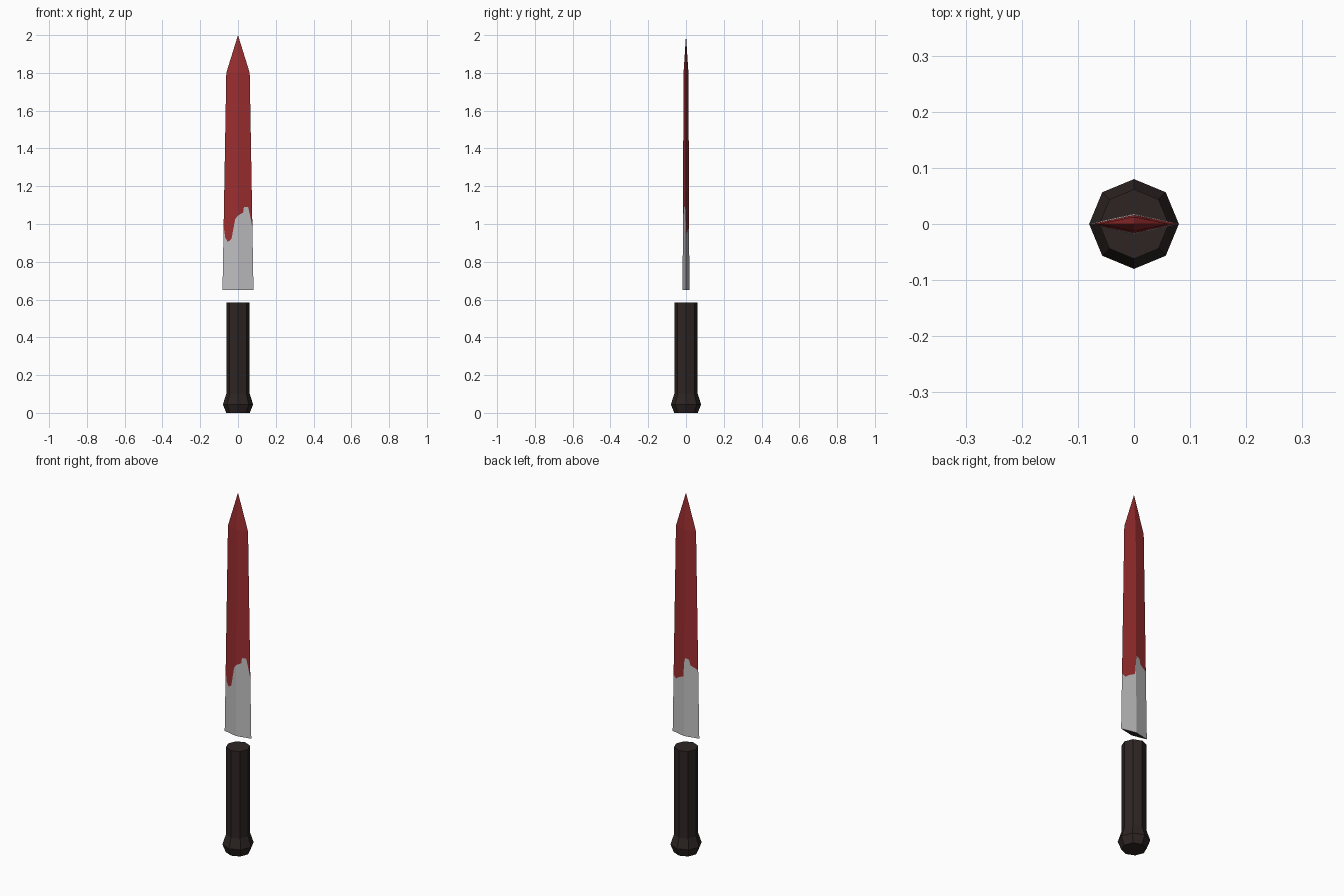
import bpy, bmesh, math

if "Cube" in bpy.data.objects:
    bpy.data.objects.remove(bpy.data.objects["Cube"])

def material(name, rgb):
    m = bpy.data.materials.new(name)
    m.diffuse_color = (*rgb, 1)
    m.use_nodes = True
    m.node_tree.nodes["Principled BSDF"].inputs["Base Color"].default_value = m.diffuse_color
    return m

STEEL = material("pale steel", (0.52, 0.52, 0.53))
RED = material("dark red", (0.33, 0.027, 0.029))
GRIP = material("dark brown grip", (0.026, 0.018, 0.017))

def finish(name, bm, mats):
    bmesh.ops.remove_doubles(bm, verts=bm.verts[:], dist=1e-5)
    bmesh.ops.recalc_face_normals(bm, faces=bm.faces[:])
    mesh = bpy.data.meshes.new(name)
    bm.to_mesh(mesh)
    bm.free()
    for m in mats:
        mesh.materials.append(m)
    ob = bpy.data.objects.new(name, mesh)
    bpy.context.collection.objects.link(ob)
    return ob

# Handle: eight-sided lathe with a flared pommel
bm = bmesh.new()
rings = []
for r, z in [(0.062, 0), (0.08, 0.045), (0.062, 0.10), (0.062, 0.585)]:
    rings.append([bm.verts.new((r * math.cos(i * math.pi / 4), r * math.sin(i * math.pi / 4), z))
                  for i in range(8)])
for a, b in zip(rings, rings[1:]):
    for i in range(8):
        j = (i + 1) % 8
        bm.faces.new((a[i], a[j], b[j], b[i]))
bm.faces.new(rings[0])
bm.faces.new(rings[-1])
finish("handle", bm, [GRIP])

# Blade: diamond section, tapering, split along a ragged stain line
Z0, Z1, TIP = 0.65, 1.80, 2.0

def surface(u, z, side):
    k = (z - Z0) / (Z1 - Z0)
    w = 0.082 - 0.02 * k
    t = 0.018 - 0.005 * k
    return (u * w, side * (1 - abs(u)) * t, z)

# stain line on each side: (fraction across the blade, height)
front_line = [(-1, 0.99), (-0.88, 0.93), (-0.7, 0.905), (-0.45, 0.92), (-0.32, 0.975), (-0.2, 1.025),
              (0, 1.045), (0.36, 1.06), (0.42, 1.09), (0.72, 1.09), (0.84, 1.05), (1, 0.98)]
back_line = [(-1, 1.03), (-0.7, 1.04), (-0.45, 1.05), (-0.35, 1.08), (-0.06, 1.085), (0, 1.06),
             (0.08, 0.98), (0.5, 0.965), (0.75, 0.95), (1, 0.965)]

bm = bmesh.new()
bottom = []
for side, line in ((-1, front_line), (1, back_line)):
    for (u0, h0), (u1, h1) in zip(line, line[1:]):
        heights = [(Z0, Z0), (h0, h1), (Z1, Z1)]
        for n in range(2):
            (a0, a1), (b0, b1) = heights[n], heights[n + 1]
            pts = [surface(u0, a0, side), surface(u1, a1, side),
                   surface(u1, b1, side), surface(u0, b0, side)]
            bm.faces.new([bm.verts.new(p) for p in pts]).material_index = n
        # point of the blade
        pts = [surface(u0, Z1, side), surface(u1, Z1, side), (0, 0, TIP)]
        bm.faces.new([bm.verts.new(p) for p in pts]).material_index = 1
# dark end face
pts = [surface(-1, Z0, -1), surface(0, Z0, -1), surface(1, Z0, -1), surface(0, Z0, 1)]
bm.faces.new([bm.verts.new(p) for p in pts]).material_index = 2
finish("blade", bm, [STEEL, RED, GRIP])
